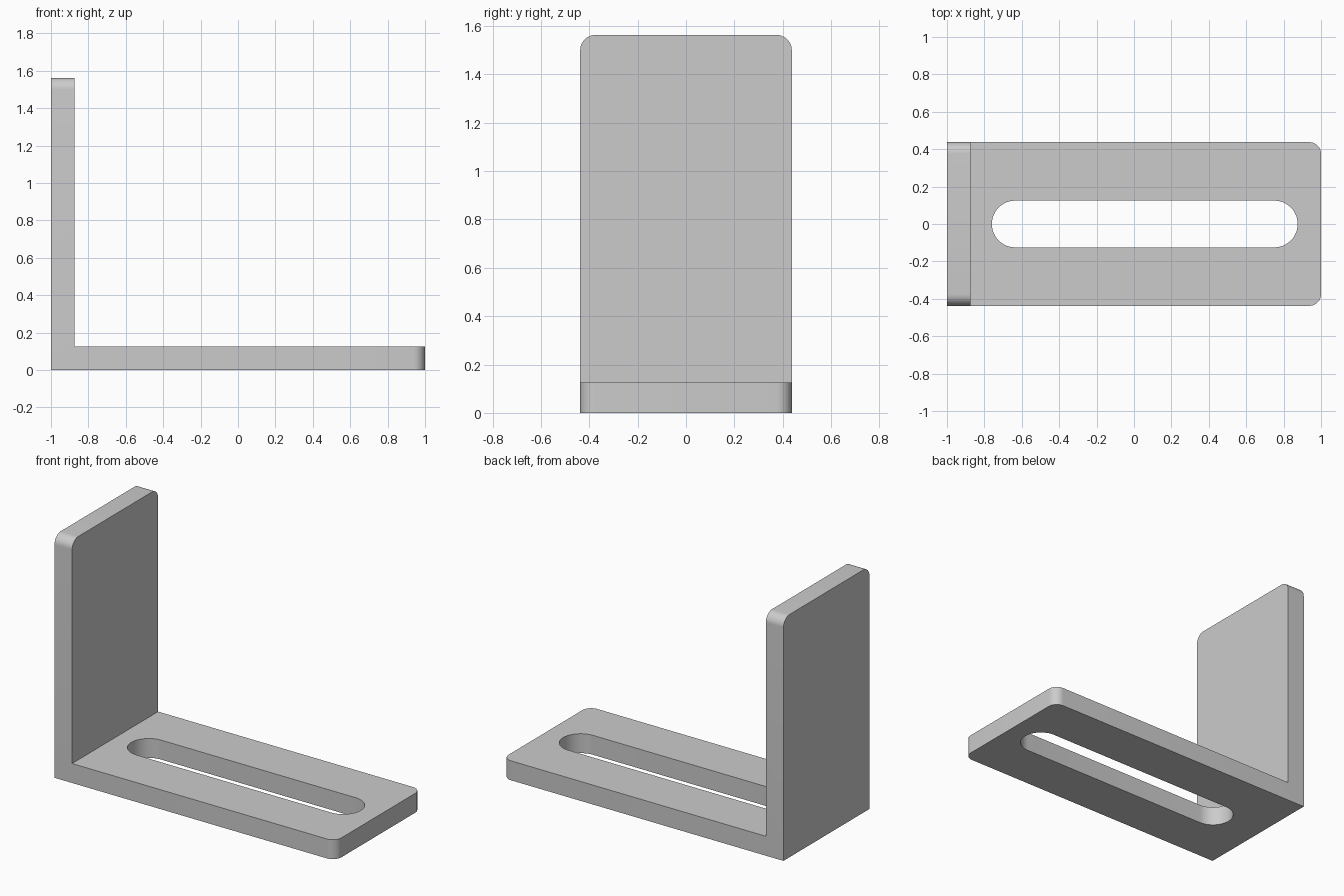
import bpy, bmesh, math
from mathutils import Vector

cube = bpy.data.objects.get("Cube")
if cube:
    bpy.data.objects.remove(cube, do_unlink=True)

LENGTH, WIDTH, HEIGHT, THICK = 2.0, 0.875, 1.5625, 0.125
CORNER = 0.0625
SLOT_START, SLOT_END, SLOT_RADIUS = -0.76, 0.875, 0.125

grey = bpy.data.materials.new("grey_metal")
grey.use_nodes = True
colour = (0.6, 0.6, 0.6, 1)
grey.diffuse_color = colour
grey.node_tree.nodes["Principled BSDF"].inputs["Base Color"].default_value = colour


def extrude_outline(bm, points, offset):
    """Fill an outline and extrude it into a closed solid."""
    face = bm.faces.new([bm.verts.new(p) for p in points])
    result = bmesh.ops.extrude_face_region(bm, geom=[face])
    moved = [v for v in result["geom"] if isinstance(v, bmesh.types.BMVert)]
    bmesh.ops.translate(bm, verts=moved, vec=Vector(offset))
    bmesh.ops.recalc_face_normals(bm, faces=bm.faces)


def make_object(name, bm):
    mesh = bpy.data.meshes.new(name)
    bm.to_mesh(mesh)
    bm.free()
    mesh.materials.append(grey)
    obj = bpy.data.objects.new(name, mesh)
    bpy.context.collection.objects.link(obj)
    return obj


# L-shaped bracket from its side profile
left, right = -LENGTH / 2, LENGTH / 2
profile = [(left, 0), (right, 0), (right, THICK), (left + THICK, THICK),
           (left + THICK, HEIGHT), (left, HEIGHT)]
bm = bmesh.new()
extrude_outline(bm, [(x, -WIDTH / 2, z) for x, z in profile], (0, WIDTH, 0))

# Rounded corners at the free end of each leg
def is_free_corner(edge):
    a, b = (v.co for v in edge.verts)
    if abs(a.y - b.y) > 0.01:
        return False
    return min(a.x, b.x) > right - 0.01 or min(a.z, b.z) > HEIGHT - 0.01

corners = [e for e in bm.edges if is_free_corner(e)]
bmesh.ops.bevel(bm, geom=corners, offset=CORNER, offset_type='OFFSET',
                segments=10, profile=0.5, affect='EDGES')
bracket = make_object("angle_bracket", bm)

# Rounded slot through the base leg
STEPS = 24
outline = []
for centre, start in ((SLOT_END - SLOT_RADIUS, -math.pi / 2),
                      (SLOT_START + SLOT_RADIUS, math.pi / 2)):
    for i in range(STEPS + 1):
        angle = start + math.pi * i / STEPS
        outline.append((centre + SLOT_RADIUS * math.cos(angle),
                        SLOT_RADIUS * math.sin(angle), -THICK))
bm = bmesh.new()
extrude_outline(bm, outline, (0, 0, THICK * 3))
cutter = make_object("slot_cutter", bm)
cutter.hide_render = True

cut = bracket.modifiers.new("slot", 'BOOLEAN')
cut.operation = 'DIFFERENCE'
cut.solver = 'EXACT'
cut.object = cutter
bpy.ops.object.select_all(action='DESELECT')
bracket.select_set(True)
bpy.context.view_layer.objects.active = bracket
bpy.ops.object.modifier_apply(modifier=cut.name)
bpy.data.objects.remove(cutter, do_unlink=True)

# Smooth curved walls, crisp edges
bpy.ops.object.shade_smooth_by_angle(angle=math.radians(30))
